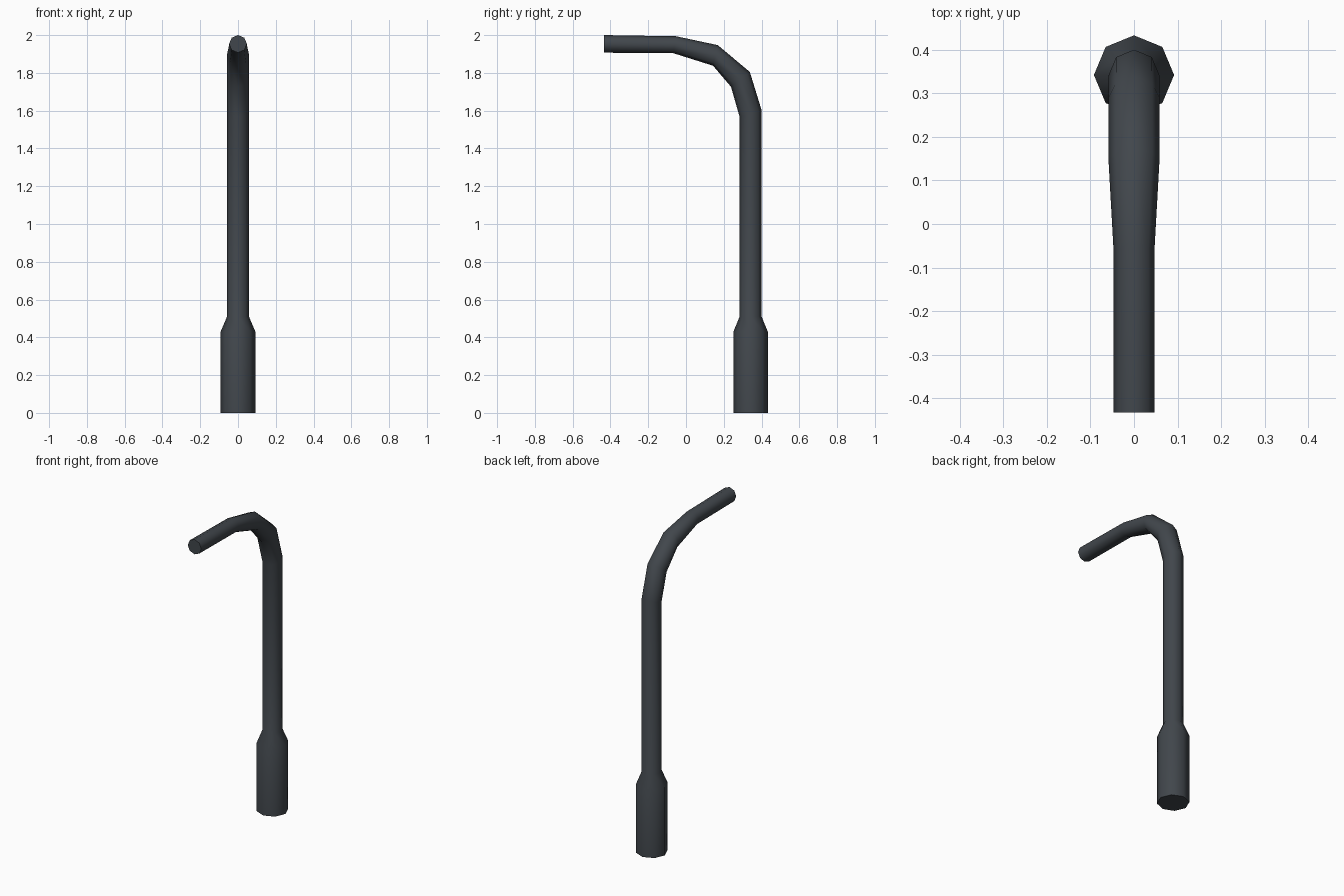
import bpy, bmesh, math
from mathutils import Vector

if "Cube" in bpy.data.objects:
    bpy.data.objects.remove(bpy.data.objects["Cube"])

SIDES = 8

# one dark slate colour for the whole pipe
mat = bpy.data.materials.new("dark slate grey")
mat.diffuse_color = (0.053, 0.062, 0.072, 1)
mat.use_nodes = True
mat.node_tree.nodes["Principled BSDF"].inputs["Base Color"].default_value = mat.diffuse_color

# cross-sections along the pipe: outer (y, z), inner (y, z), half width in x
rings = [
    ((0.433, 0.00), (0.251, 0.00), 0.092),    # foot of the socket
    ((0.433, 0.43), (0.251, 0.43), 0.092),    # top of the socket
    ((0.400, 0.51), (0.284, 0.51), 0.058),    # end of the taper
    ((0.400, 1.603), (0.284, 1.567), 0.058),  # bend begins
    ((0.338, 1.805), (0.238, 1.727), 0.059),
    ((0.168, 1.947), (0.143, 1.838), 0.059),
    ((-0.053, 1.994), (-0.066, 1.904), 0.047),  # bend ends
    ((-0.433, 2.00), (-0.433, 1.907), 0.047),   # open end of the arm
]

bm = bmesh.new()
loops = []
for outer, inner, half in rings:
    o, i = Vector((0, *outer)), Vector((0, *inner))
    mid, up = (o + i) / 2, (o - i) / 2
    loop = []
    for k in range(SIDES):
        a = math.tau * k / SIDES
        loop.append(bm.verts.new(mid + up * math.cos(a) + Vector((half * math.sin(a), 0, 0))))
    loops.append(loop)

# pipe walls and end caps
for a, b in zip(loops, loops[1:]):
    for k in range(SIDES):
        n = (k + 1) % SIDES
        bm.faces.new((a[k], a[n], b[n], b[k]))
bm.faces.new(loops[0])
bm.faces.new(loops[-1])
bmesh.ops.recalc_face_normals(bm, faces=bm.faces)

mesh = bpy.data.meshes.new("bent_pipe")
bm.to_mesh(mesh)
bm.free()
mesh.materials.append(mat)
pipe = bpy.data.objects.new("bent_pipe", mesh)
bpy.context.collection.objects.link(pipe)

# smooth round the pipe, sharp at the caps
bpy.context.view_layer.objects.active = pipe
pipe.select_set(True)
bpy.ops.object.shade_smooth_by_angle(angle=math.radians(55))
